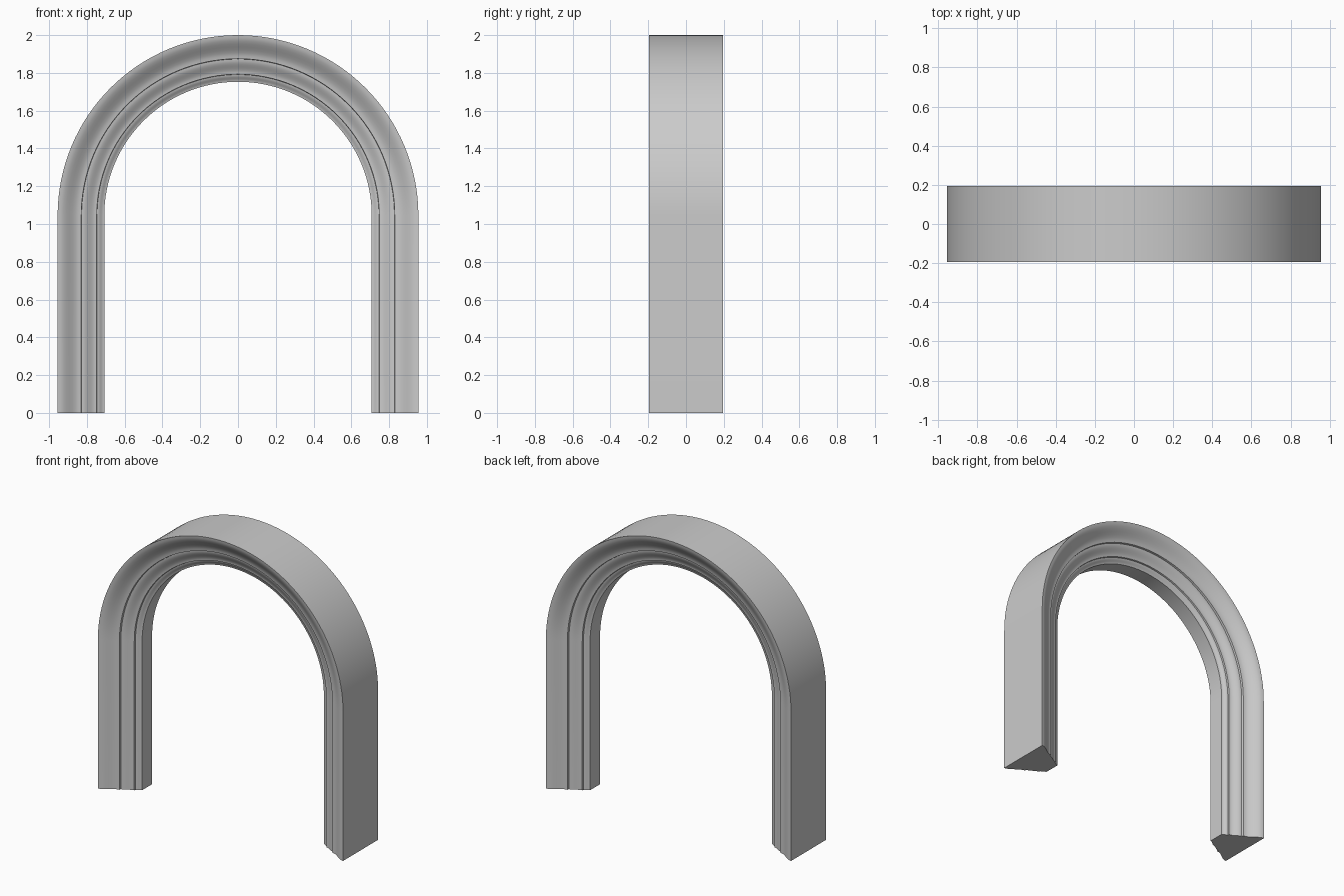
import bpy, bmesh, math

if "Cube" in bpy.data.objects:
    bpy.data.objects.remove(bpy.data.objects["Cube"])

R_OUT, R_IN, HALF_DEPTH, TOP = 0.955, 0.708, 0.195, 2.0
SPRING = TOP - R_OUT          # height where the legs become the arch
ARC_STEPS = 64


def wave(r0, y0, r1, y1, n=8):
    """S-shaped moulding between two points of the section."""
    return [(r0 + (r1 - r0) * i / n,
             y0 + (y1 - y0) * (1 - math.cos(math.pi * i / n)) / 2)
            for i in range(n + 1)]


# Half section (radius, half depth): three stepped mouldings, outside to inside
half = (wave(R_OUT, HALF_DEPTH, 0.830, 0.134)
        + wave(0.828, 0.120, 0.748, 0.086)
        + wave(0.746, 0.075, R_IN, 0.056, 5))
section = [(r, -y) for r, y in half] + [(r, y) for r, y in reversed(half)]

# Stations along the arch: (direction x, direction z, base height)
stations = [(1, 0, 0)]
for i in range(ARC_STEPS + 1):
    a = math.pi * i / ARC_STEPS
    stations.append((math.cos(a), math.sin(a), SPRING))
stations.append((-1, 0, 0))

# Sweep the section from foot to foot
bm = bmesh.new()
rings = [[bm.verts.new((r * dx, y, base + r * dz)) for r, y in section]
         for dx, dz, base in stations]
n = len(section)
for a, b in zip(rings, rings[1:]):
    for i in range(n):
        j = (i + 1) % n
        bm.faces.new((a[i], a[j], b[j], b[i]))
bm.faces.new(rings[0])
bm.faces.new(rings[-1])
bmesh.ops.recalc_face_normals(bm, faces=bm.faces)

mesh = bpy.data.meshes.new("moulded_arch")
bm.to_mesh(mesh)
bm.free()
arch = bpy.data.objects.new("moulded_arch", mesh)
bpy.context.collection.objects.link(arch)
bpy.context.view_layer.objects.active = arch
arch.select_set(True)
bpy.ops.object.shade_smooth_by_angle(angle=math.radians(30))
